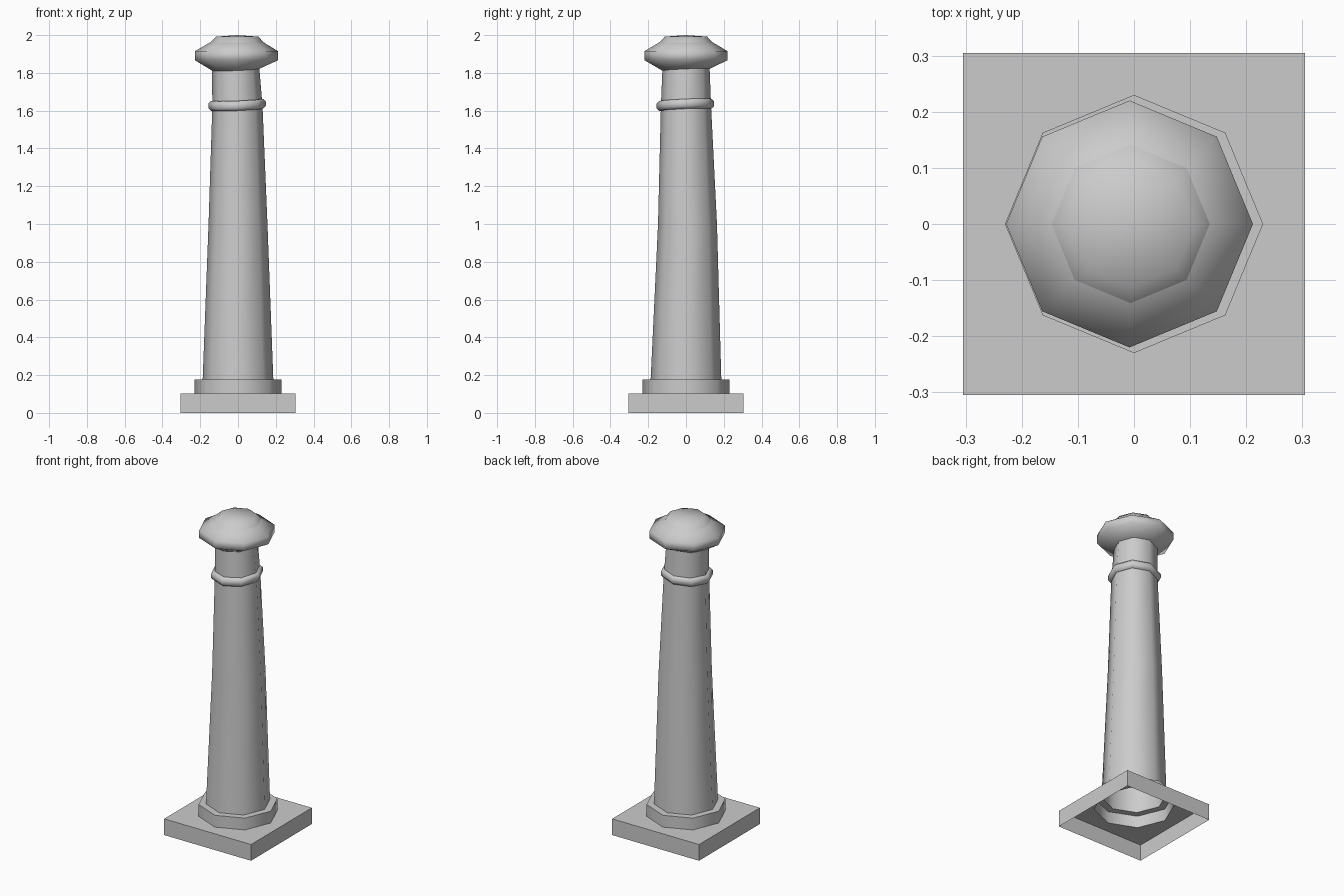
import bpy, bmesh, math

SIDES = 8

old = bpy.data.objects.get("Cube")
if old:
    bpy.data.objects.remove(old, do_unlink=True)

stone = bpy.data.materials.new("grey stone")
stone.use_nodes = True
GREY = (0.6, 0.6, 0.6, 1)
stone.diffuse_color = GREY
stone.node_tree.nodes["Principled BSDF"].inputs["Base Color"].default_value = GREY


def ring(bm, r, z, cx=0, cy=0, slope=0, square=False):
    """One loop of vertices, optionally off-centre, leaning or square."""
    verts = []
    for i in range(SIDES):
        a = math.tau * i / SIDES
        k = r * math.sqrt(2) if square and i % 2 else r
        x, y = k * math.cos(a), k * math.sin(a)
        verts.append(bm.verts.new((cx + x, cy + y, z + slope * (x + y))))
    return verts


def turned(name, rings, angle, cap_top=False, closed=False):
    """Skin a stack of rings, listed from the bottom up the outside."""
    bm = bmesh.new()
    loops = [ring(bm, **r) for r in rings]
    pairs = list(zip(loops, loops[1:]))
    if closed:
        pairs.append((loops[-1], loops[0]))
    for low, high in pairs:
        for i in range(SIDES):
            j = (i + 1) % SIDES
            bm.faces.new((low[i], low[j], high[j], high[i]))
    if cap_top:
        top = rings[-1]
        tip = bm.verts.new((top.get("cx", 0), top.get("cy", 0), 2.0))
        for i in range(SIDES):
            bm.faces.new((loops[-1][i], loops[-1][(i + 1) % SIDES], tip))
    bm.normal_update()
    mesh = bpy.data.meshes.new(name)
    bm.to_mesh(mesh)
    bm.free()
    mesh.materials.append(stone)
    obj = bpy.data.objects.new(name, mesh)
    bpy.context.collection.objects.link(obj)
    bpy.ops.object.select_all(action="DESELECT")
    obj.select_set(True)
    bpy.context.view_layer.objects.active = obj
    bpy.ops.object.shade_smooth_by_angle(angle=math.radians(angle))
    return obj


# Square plinth, hollow below, open under the octagonal step
turned("plinth", [
    dict(r=0.305, z=0, square=True),
    dict(r=0.305, z=0.103, square=True),
    dict(r=0.23, z=0.103),
], 30)

# Octagonal step with its ledge
turned("base_step", [
    dict(r=0.23, z=0.103),
    dict(r=0.23, z=0.178),
    dict(r=0.187, z=0.178),
], 50)

# Slightly irregular tapering shaft
turned("shaft", [
    dict(r=0.187, z=0.178),
    dict(r=0.156, z=1.0, cy=0.008),
    dict(r=0.133, z=1.62, cx=-0.003),
    dict(r=0.125, z=1.82, cx=-0.012, slope=0.04),
], 50)

# Leaning collar around the shaft
lean = dict(cx=-0.005, cy=-0.003, slope=0.04)
turned("collar", [
    dict(r=0.128, z=1.605, **lean),
    dict(r=0.139, z=1.605, **lean),
    dict(r=0.152, z=1.619, **lean),
    dict(r=0.152, z=1.643, **lean),
    dict(r=0.139, z=1.657, **lean),
    dict(r=0.128, z=1.657, **lean),
], 70, closed=True)

# Flared capital
turned("capital", [
    dict(r=0.124, z=1.816, cx=-0.012, slope=0.04),
    dict(r=0.22, z=1.867, cx=-0.008),
    dict(r=0.22, z=1.915, cx=-0.008),
    dict(r=0.141, z=1.962, cx=-0.006),
], 70)

# Low dome on top
turned("dome", [
    dict(r=0.141, z=1.962, cx=-0.006),
    dict(r=0.112, z=1.992, cx=-0.004),
], 60, cap_top=True)
